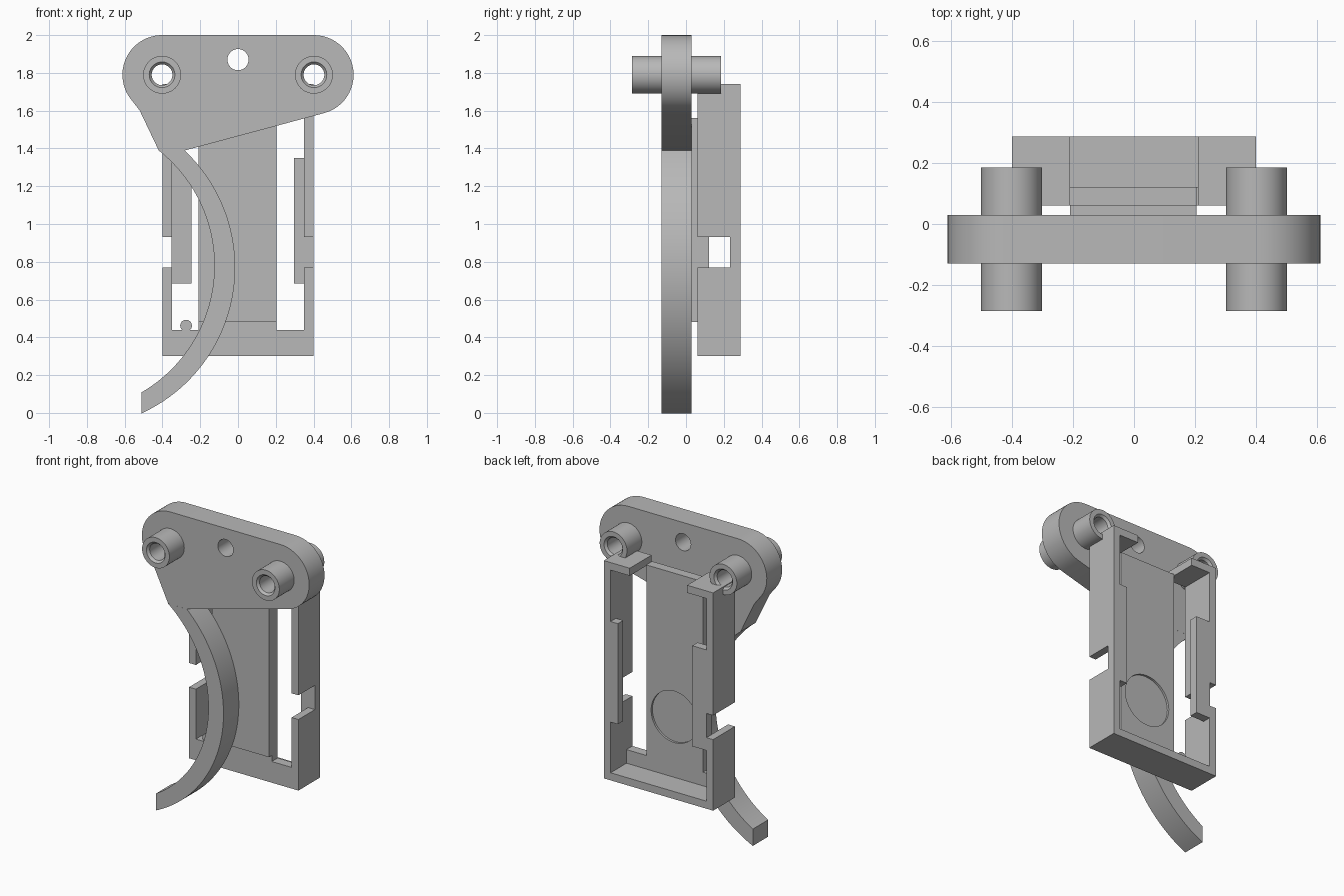
import bpy
import math

if "Cube" in bpy.data.objects:
    bpy.data.objects.remove(bpy.data.objects["Cube"], do_unlink=True)

grey = bpy.data.materials.new("plain grey")
grey.use_nodes = True
tone = (0.48, 0.48, 0.48, 1)
grey.diffuse_color = tone
grey.node_tree.nodes["Principled BSDF"].inputs["Base Color"].default_value = tone


def activate(obj):
    bpy.ops.object.select_all(action='DESELECT')
    obj.select_set(True)
    bpy.context.view_layer.objects.active = obj


def arc(cx, cz, r, start, end, steps=24):
    angles = [math.radians(start + (end - start) * i / steps) for i in range(steps + 1)]
    return [(cx + r * math.cos(a), cz + r * math.sin(a)) for a in angles]


def circle(cx, cz, r, steps=40):
    return arc(cx, cz, r, 0, 360, steps)[:-1]


def slab(name, loops, low, high, along_x=False):
    """Extrude closed loops (later loops are holes) between two depths."""
    curve = bpy.data.curves.new(name, 'CURVE')
    curve.dimensions = '2D'
    curve.fill_mode = 'BOTH'
    curve.extrude = (high - low) / 2
    for loop in loops:
        spline = curve.splines.new('POLY')
        spline.points.add(len(loop) - 1)
        for point, (u, v) in zip(spline.points, loop):
            point.co = (u, v, 0, 1)
        spline.use_cyclic_u = True
    obj = bpy.data.objects.new(name, curve)
    bpy.context.collection.objects.link(obj)
    mid = (low + high) / 2
    obj.rotation_euler = (math.pi / 2, 0, math.pi / 2 if along_x else 0)
    obj.location = (mid, 0, 0) if along_x else (0, mid, 0)
    activate(obj)
    bpy.ops.object.convert(target='MESH')
    obj = bpy.context.object
    bpy.ops.object.mode_set(mode='EDIT')
    bpy.ops.mesh.select_all(action='SELECT')
    bpy.ops.mesh.remove_doubles(threshold=0.0001)
    bpy.ops.mesh.normals_make_consistent(inside=False)
    bpy.ops.object.mode_set(mode='OBJECT')
    bpy.ops.object.shade_smooth_by_angle(angle=math.radians(30))
    obj.data.materials.clear()
    obj.data.materials.append(grey)
    return obj


def rect(u0, u1, v0, v1):
    return [(u0, v0), (u1, v0), (u1, v1), (u0, v1)]


FRONT, REAR = -0.13, 0.03
BOSS_X, BOSS_Z = 0.402, 1.79

# Mounting plate with rounded ends and a slanted lower edge
outline = (arc(BOSS_X, BOSS_Z, 0.21, -75, 90)
           + arc(-BOSS_X, BOSS_Z, 0.21, 90, 222)
           + [(-0.52, 1.6), (-0.42, 1.39), (-0.28, 1.39)])
slab("mounting_plate",
     [outline, circle(0, 1.87, 0.056)] + [circle(s * BOSS_X, BOSS_Z, 0.08) for s in (-1, 1)],
     FRONT, REAR)

# Curved finger lever between an outer and an inner arc
slab("curved_lever",
     [arc(-0.865, 0.77, 0.85, 46.8, -65.3, 48) + arc(-0.902, 0.78, 0.777, -59.7, 51.7, 48)],
     FRONT, REAR)

# Hollow pivot bosses with chamfered bores
for side, x in (("left", BOSS_X), ("right", -BOSS_X)):
    profile = [(0.1, -0.285), (0.1, 0.185), (0.068, 0.185), (0.055, 0.17),
               (0.055, -0.27), (0.068, -0.285)]
    n = 48
    verts, faces = [], []
    for i in range(n):
        a = math.tau * i / n
        verts += [(x + r * math.cos(a), y, BOSS_Z + r * math.sin(a)) for r, y in profile]
    k = len(profile)
    for i in range(n):
        j = (i + 1) % n
        for p in range(k):
            q = (p + 1) % k
            faces.append((i * k + p, i * k + q, j * k + q, j * k + p))
    mesh = bpy.data.meshes.new(side + "_boss")
    mesh.from_pydata(verts, [], faces)
    mesh.materials.append(grey)
    boss = bpy.data.objects.new(side + "_boss", mesh)
    bpy.context.collection.objects.link(boss)
    activate(boss)
    bpy.ops.object.mode_set(mode='EDIT')
    bpy.ops.mesh.select_all(action='SELECT')
    bpy.ops.mesh.normals_make_consistent(inside=False)
    bpy.ops.object.mode_set(mode='OBJECT')
    bpy.ops.object.shade_smooth_by_angle(angle=math.radians(30))

# Spacer pad and spine, with a round recess in the back
slab("spacer_pad", [rect(-0.21, 0.205, 0.48, 1.56)], REAR, 0.06)
spine = [(-0.35, 0.3), (0.35, 0.3), (0.35, 0.44), (0.205, 0.44), (0.205, 1.7),
         (-0.21, 1.7), (-0.21, 0.44), (-0.35, 0.44)]
slab("spine_front", [spine], 0.06, 0.108)
slab("spine_back", [spine, circle(0, 0.75, 0.17)], 0.108, 0.122)

# Holder walls: the left one is notched, the right one is cut through
BACK = 0.288
slab("left_wall", [[(0.06, 0.3), (BACK, 0.3), (BACK, 1.74), (0.06, 1.74),
                    (0.06, 0.93), (0.232, 0.93), (0.232, 0.77), (0.06, 0.77)]],
     0.35, 0.4, along_x=True)
for name, z0, z1 in (("lower", 0.3, 0.77), ("upper", 0.93, 1.74)):
    slab("right_wall_" + name, [rect(0.06, BACK, z0, z1)], -0.4, -0.35, along_x=True)
slab("bottom_wall", [rect(-0.35, 0.35, 0.3, 0.35)], 0.122, BACK)

# Top corner tabs and retaining lips
for side, s in (("left", 1), ("right", -1)):
    slab(side + "_top_tab", [rect(*sorted((s * 0.21, s * 0.35)), 1.69, 1.74)], 0.06, BACK)
slab("left_lip", [rect(0.297, 0.35, 0.685, 1.35)], 0.232, BACK)
slab("right_lip", [rect(-0.352, -0.247, 0.685, 1.35)], 0.232, BACK)

# Small locating pin
slab("locating_pin", [circle(-0.275, 0.462, 0.031, 24)], 0.065, 0.122)
